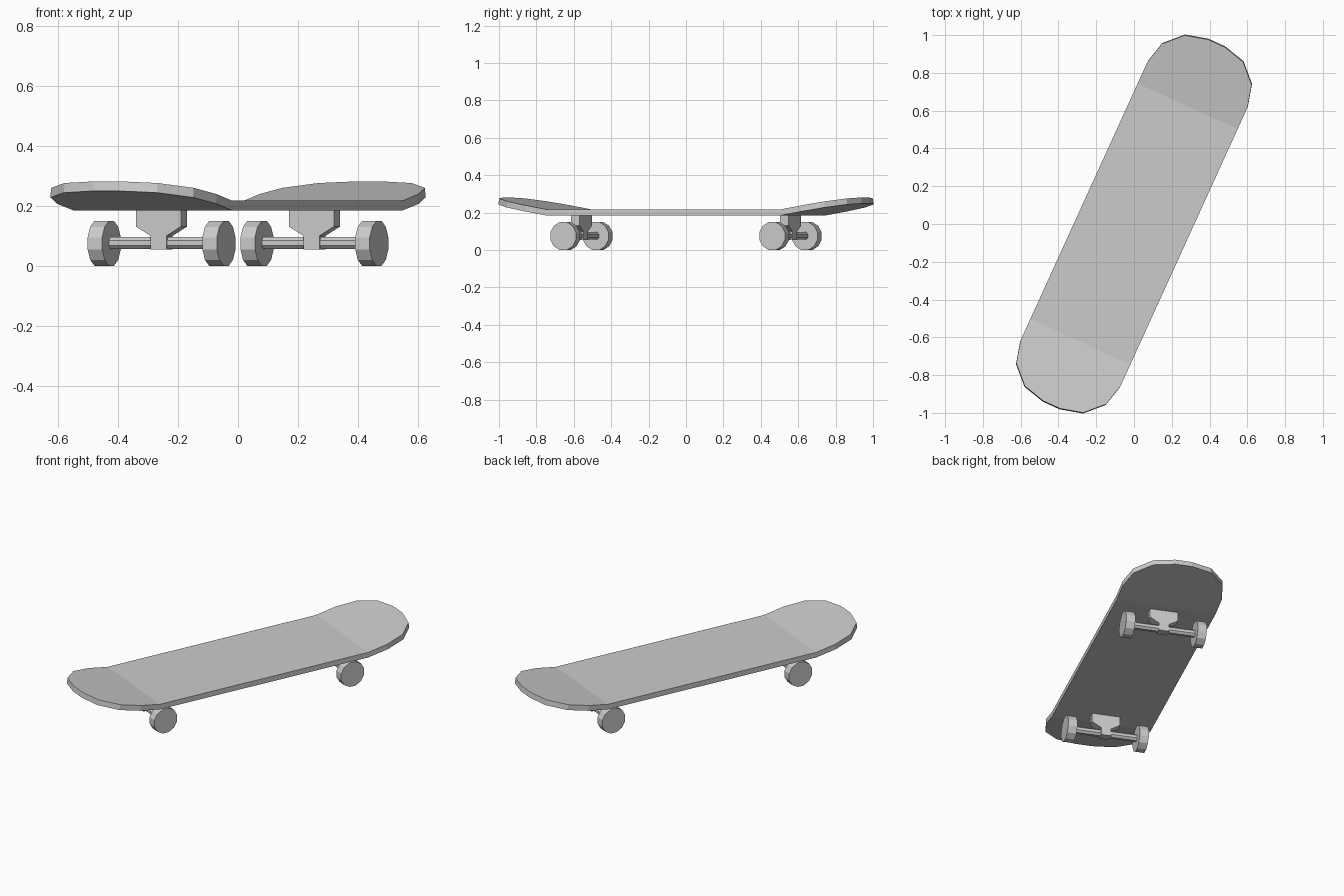
import bpy, bmesh
from math import radians, pi, cos
from mathutils import Matrix

if "Cube" in bpy.data.objects:
    bpy.data.objects.remove(bpy.data.objects["Cube"])

# The board is modelled along y, then turned in plan
TURN = Matrix.Rotation(radians(-24.5), 4, 'Z')
BEND, TOP, THICK, SLOPE = 0.685, 0.217, 0.032, 0.176


def add_object(name, bm):
    bmesh.ops.recalc_face_normals(bm, faces=bm.faces)
    bm.transform(TURN)
    mesh = bpy.data.meshes.new(name)
    bm.to_mesh(mesh)
    bm.free()
    ob = bpy.data.objects.new(name, mesh)
    bpy.context.collection.objects.link(ob)
    return ob


def cylinder(name, radius, length, sides, x, y, z):
    bm = bmesh.new()
    # flat facet at top and bottom
    m = (Matrix.Translation((x, y, z)) @ Matrix.Rotation(pi / 2, 4, 'Y')
         @ Matrix.Rotation(pi / sides, 4, 'Z'))
    bmesh.ops.create_cone(bm, cap_ends=True, segments=sides, radius1=radius,
                          radius2=radius, depth=length, matrix=m)
    return add_object(name, bm)


# Deck: flat middle and two upturned rounded ends
half_end = [(0.291, BEND), (0.291, 0.81), (0.261, 0.929), (0.17, 1.02), (0.049, 1.051)]
end = half_end + [(-x, y) for x, y in reversed(half_end)]
bm = bmesh.new()
rims = []
for sign in (1, -1):
    rims.append([bm.verts.new((x * sign, y * sign, TOP + SLOPE * (y - BEND))) for x, y in end])
    bm.faces.new(rims[-1])
a, b = rims
bm.faces.new((a[0], a[-1], b[0], b[-1]))
lower = bmesh.ops.extrude_face_region(bm, geom=bm.faces[:], use_keep_orig=True)
for v in lower['geom']:
    if isinstance(v, bmesh.types.BMVert):
        v.co.z -= THICK
        if abs(v.co.y) > BEND + 0.01:
            v.co.y += 0.005 if v.co.y > 0 else -0.005
add_object("deck", bm)

# Trucks: tapered hanger, axle and two wheels at each end
half_hanger = [(0.0825, 0.187), (0.0825, 0.131), (0.029, 0.1), (0.029, 0.055)]
hanger = half_hanger + [(-x, z) for x, z in reversed(half_hanger)]
for label, y in (("front", -0.614), ("rear", 0.614)):
    bm = bmesh.new()
    face = bm.faces.new([bm.verts.new((x, y - 0.025, z)) for x, z in hanger])
    ext = bmesh.ops.extrude_face_region(bm, geom=[face], use_keep_orig=True)
    bmesh.ops.translate(bm, vec=(0, 0.05, 0),
                        verts=[v for v in ext['geom'] if isinstance(v, bmesh.types.BMVert)])
    add_object(label + "_hanger", bm)
    cylinder(label + "_axle", 0.022, 0.42, 8, 0, y, 0.076)
    for side, x in (("left", -0.21), ("right", 0.21)):
        cylinder(f"{label}_{side}_wheel", 0.075 / cos(pi / 12), 0.053, 12, x, y, 0.075)
